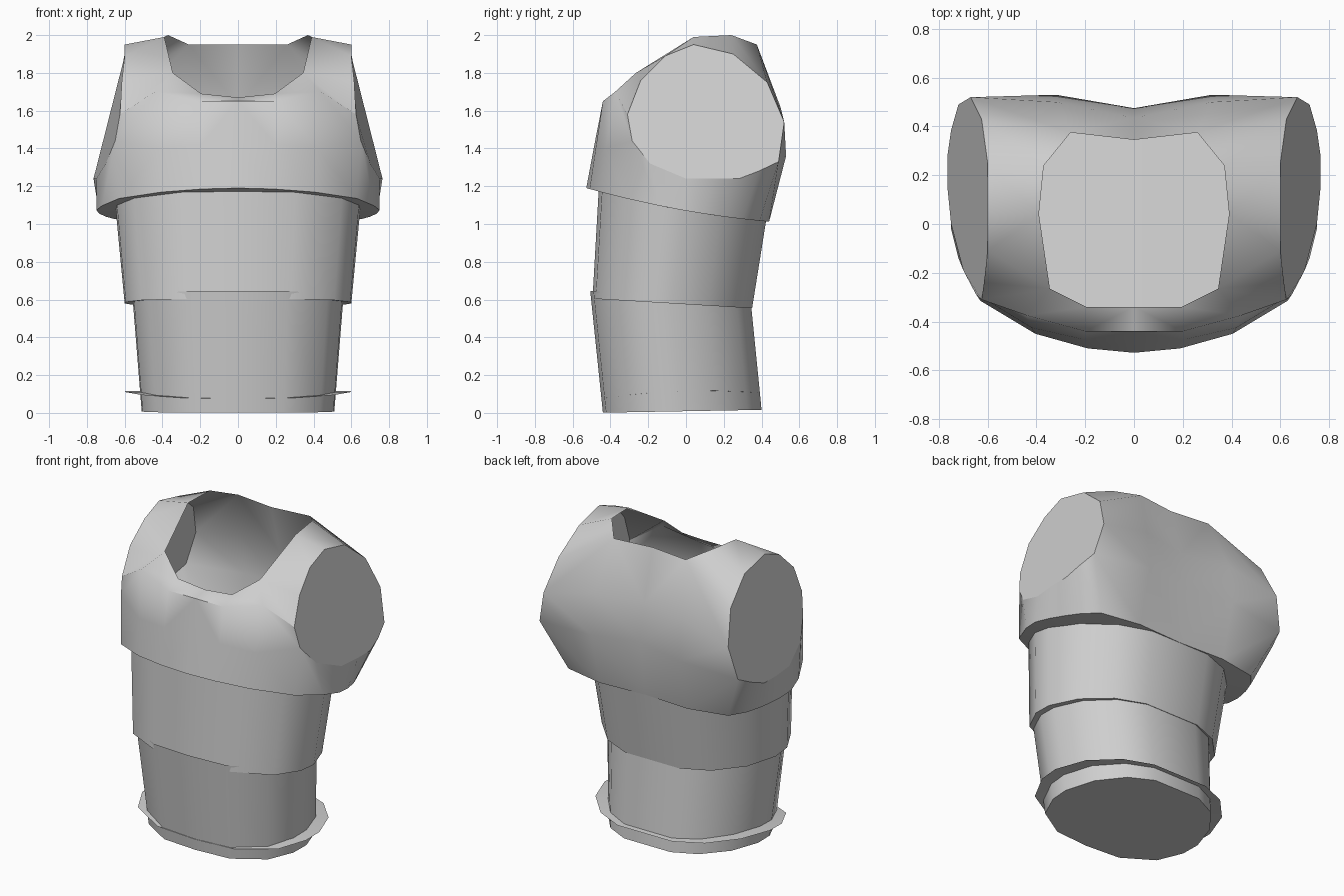
import bpy, bmesh, math

if "Cube" in bpy.data.objects:
    bpy.data.objects.remove(bpy.data.objects["Cube"])

grey = bpy.data.materials.new("plain_grey")
grey.diffuse_color = (0.62, 0.62, 0.62, 1)
grey.use_nodes = True
grey.node_tree.nodes["Principled BSDF"].inputs["Base Color"].default_value = grey.diffuse_color


def loft(name, rows, skip=(), caps=()):
    """Skin half-rings (front centre -> right side -> back centre, listed top down), then mirror."""
    bm = bmesh.new()
    grid = [[bm.verts.new(p) for p in row] for row in rows]
    for r in range(len(grid) - 1):
        for c in range(len(grid[0]) - 1):
            if (r, c) not in skip:
                bm.faces.new((grid[r][c], grid[r + 1][c], grid[r + 1][c + 1], grid[r][c + 1]))
    for cap in caps:
        face = bm.faces.new([grid[r][c] for r, c in cap])
        for e in face.edges:
            e.smooth = len(e.link_faces) < 2
    bmesh.ops.remove_doubles(bm, verts=bm.verts[:], dist=0.001)
    me = bpy.data.meshes.new(name)
    bm.to_mesh(me)
    bm.free()
    me.materials.append(grey)
    ob = bpy.data.objects.new(name, me)
    bpy.context.collection.objects.link(ob)
    mir = ob.modifiers.new("mirror", 'MIRROR')
    mir.use_mirror_merge = True
    bpy.ops.object.select_all(action='DESELECT')
    ob.select_set(True)
    bpy.context.view_layer.objects.active = ob
    bpy.ops.object.modifier_apply(modifier=mir.name)
    bpy.ops.object.shade_smooth_by_angle(angle=math.radians(58), keep_sharp_edges=True)
    return ob


# Half outline shared by the waist parts: full at the front corners, tapered at the back
OUTLINE = [(0, -1), (.47, -.96), (.85, -.68), (.99, -.3), (1, 0),
           (.88, .45), (.63, .82), (.33, 1), (0, 1)]
N = len(OUTLINE)


def ring(width, front, back, height):
    mid, half = (front + back) / 2, (back - front) / 2
    pts = [(width * u, mid + half * v) for u, v in OUTLINE]
    return [(x, y, height(y)) for x, y in pts]


def rim_height(y):
    return 1.07 - 0.175 * y + 0.1 * y * y


# Chest: neck edge, upper line, lower line, bottom rim
n_side, n_top = (.345, -.265, 1.80), (.39, .04, 1.99)
n_rear, n_back = (.37, .24, 2.0), (.26, .375, 1.95)
neck = [(0, -.34, 1.67), (.195, -.34, 1.69), n_side, n_side, n_side, n_top,
        n_top, n_rear, n_back, n_back, n_back, (0, .345, 1.95)]
upper = [(0, -.44, 1.65), (.2, -.44, 1.65), (.44, -.375, 1.70),
         (.625, -.31, 1.58), (.615, -.24, 1.76), (.60, -.11, 1.89), (.60, .04, 1.95),
         (.60, .25, 1.90), (.625, .43, 1.75), (.67, .52, 1.54),
         (.32, .50, 1.62), (0, .435, 1.62)]
lower = [(0, -.485, 1.42), (.2, -.475, 1.42), (.42, -.425, 1.40),
         (.65, -.285, 1.44), (.70, -.19, 1.32), (.75, 0, 1.24), (.765, .15, 1.24),
         (.765, .28, 1.24), (.75, .385, 1.28), (.72, .49, 1.33),
         (.32, .53, 1.36), (0, .475, 1.38)]
rim_xy = [(0, -.528), (.19, -.51), (.405, -.45), (.63, -.315), (.72, -.14), (.75, -.02),
          (.735, .09), (.70, .20), (.655, .30), (.58, .39), (.32, .44), (0, .425)]
rim = [(x, y, rim_height(y)) for x, y in rim_xy]
under = [(x * .7, y * .78, rim_height(y * .78)) for x, y in rim_xy]

# The sleeve opening spans columns 3..9 and is closed by one flat plate
arm = range(3, 10)
plate = [(2, c) for c in arm] + [(1, c) for c in reversed(arm)]
loft("chest", [neck, upper, lower, rim, under],
     skip={(1, c) for c in range(3, 9)}, caps=[plate])

# Middle waist band with a closed top and a turned-in lower lip
loft("upper_waist", [
    ring(.648, -.462, .425, lambda y: rim_height(y) + .01),
    ring(.60, -.495, .35, lambda y: .575 - .06 * y),
    ring(.545, -.44, .31, lambda y: .58 - .06 * y)],
    caps=[[(0, c) for c in range(N)]])

# Lower waist with closed base
loft("lower_waist", [
    ring(.558, -.507, .345, lambda y: .60 - .09 * y),
    ring(.51, -.44, .40, lambda y: .009 + .018 * y)],
    caps=[[(1, c) for c in reversed(range(N))]])


# Thin hem flange around the base
def hem_height(y):
    return .118 - .14 * (y - .1) ** 2


loft("hem_flange", [ring(.49, -.42, .36, hem_height), ring(.60, -.45, .425, hem_height)])
